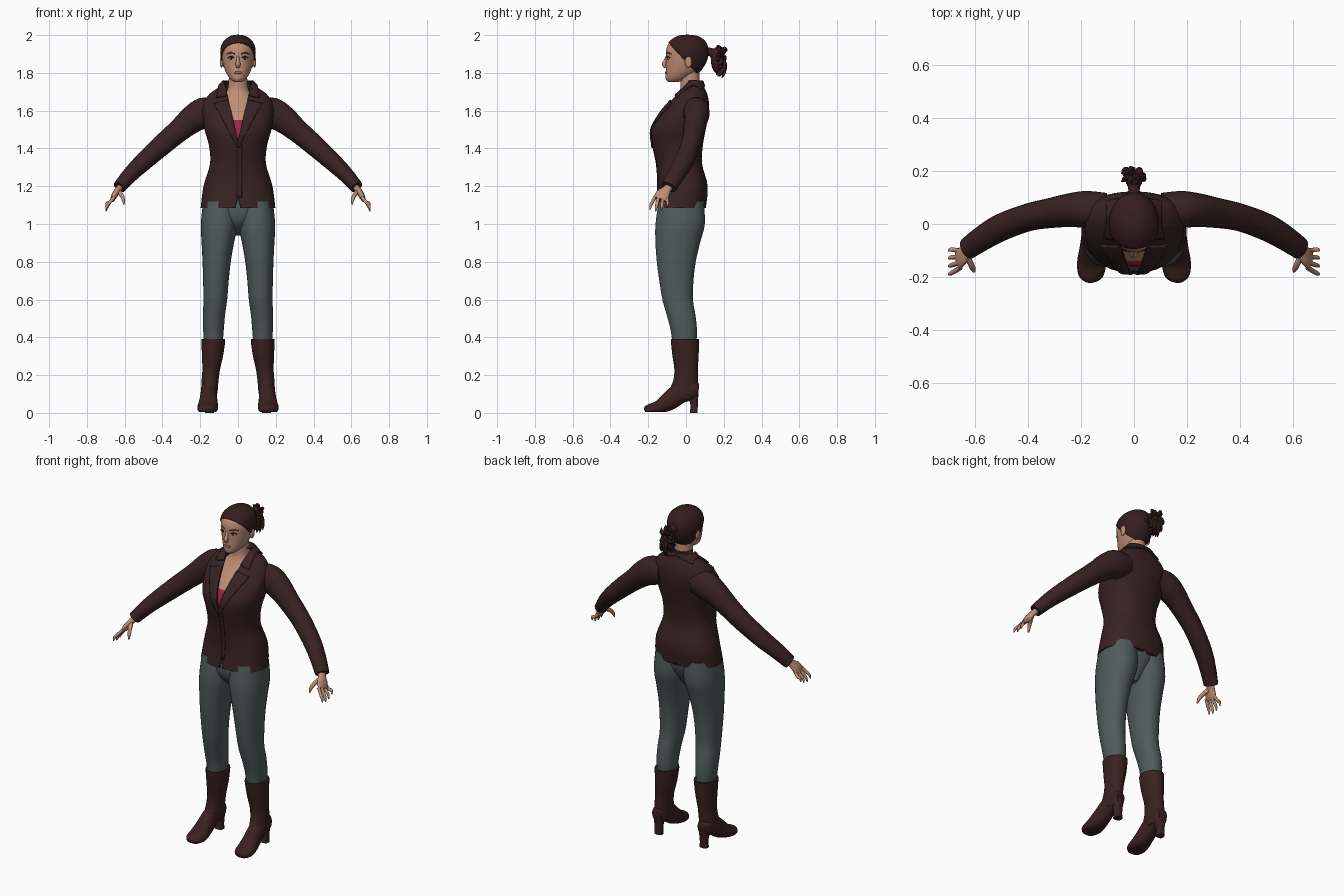
import bpy, bmesh, math, random
from mathutils import Vector

cube = bpy.data.objects.get("Cube")
if cube:
    bpy.data.objects.remove(cube, do_unlink=True)
random.seed(4)


def material(name, r, g, b):
    m = bpy.data.materials.new(name)
    m.use_nodes = True
    m.diffuse_color = (r, g, b, 1)
    shader = m.node_tree.nodes["Principled BSDF"]
    shader.inputs["Base Color"].default_value = (r, g, b, 1)
    shader.inputs["Roughness"].default_value = 0.8
    return m


SKIN = material("skin", .52, .275, .18)
JACKET = material("dark maroon cloth", .04, .016, .017)
LEATHER = material("brown leather", .042, .015, .015)
HAIR = material("dark brown hair", .036, .013, .013)
PANTS = material("grey trousers", .08, .105, .105)
SHIRT = material("raspberry shirt", .36, .022, .06)
WHITE = material("eye white", .55, .5, .46)
DARK = material("dark eye", .02, .012, .01)
LIPS = material("lips", .36, .13, .1)


def spline(stations, steps=4):
    """Smooth list of tuples through the stations."""
    out = []
    for i in range(len(stations) - 1):
        quad = [stations[max(0, min(len(stations) - 1, i + k))] for k in (-1, 0, 1, 2)]
        for s in range(steps):
            t = s / steps
            out.append([b + .5 * t * (c - a + t * (2*a - 5*b + 4*c - d + t * (3*(b - c) + d - a)))
                        for a, b, c, d in zip(*quad)])
    return out + [list(stations[-1])]


def loft(rings, power=2, segs=32):
    """Closed skin over rings of (centre, side vector, depth vector)."""
    bm = bmesh.new()
    loops = []
    for centre, u, v in rings:
        loop = []
        for k in range(segs):
            a = math.tau * (k + .5) / segs
            c, s = math.cos(a), math.sin(a)
            loop.append(bm.verts.new(centre + u * math.copysign(abs(c) ** (2 / power), c)
                                     + v * math.copysign(abs(s) ** (2 / power), s)))
        loops.append(loop)
    for low, high in zip(loops, loops[1:]):
        for k in range(segs):
            n = (k + 1) % segs
            bm.faces.new((low[k], low[n], high[n], high[k]))
    bm.faces.new(loops[0])
    bm.faces.new(loops[-1])
    bmesh.ops.recalc_face_normals(bm, faces=bm.faces)
    return bm


def stack(stations, power=2, segs=32):
    """Level rings: height, middle x, half width, front y, back y."""
    return loft([(Vector((x, (f + b) / 2, z)), Vector((max(w, .001), 0, 0)), Vector((0, (b - f) / 2, 0)))
                 for z, x, w, f, b in spline(stations)], power, segs)


def tube(stations, wide=(0, 1, 0), power=2, segs=16):
    """Rings square to a path: x, y, z, half width, half thickness."""
    pts = spline(stations)
    rings = []
    for i, (x, y, z, a, b) in enumerate(pts):
        t = Vector(pts[min(i + 1, len(pts) - 1)][:3]) - Vector(pts[max(i - 1, 0)][:3])
        t.normalize()
        w = Vector(wide)
        w = (w - t * w.dot(t)).normalized()
        rings.append((Vector((x, y, z)), w * a, t.cross(w) * b))
    return loft(rings, power, segs)


def ball(centre, size):
    bm = bmesh.new()
    bmesh.ops.create_uvsphere(bm, u_segments=16, v_segments=10, radius=1)
    bmesh.ops.scale(bm, vec=size, verts=bm.verts)
    bmesh.ops.translate(bm, vec=centre, verts=bm.verts)
    return bm


def split(bm, co, no, clear=False):
    """Cut along a plane; clear drops the side the normal points to."""
    bmesh.ops.bisect_plane(bm, geom=bm.verts[:] + bm.edges[:] + bm.faces[:], dist=1e-5,
                           plane_co=co, plane_no=no, clear_outer=clear)


def wedge(bm, apex, slope):
    """Open a V in the front, upward for a positive slope."""
    for s in (1, -1):
        split(bm, (0, 0, apex), (s, 0, -slope))
    gone = [f for f in bm.faces for c in [f.calc_center_median()]
            if c.y < .035 and abs(c.x) < (c.z - apex) * slope]
    bmesh.ops.delete(bm, geom=gone, context="FACES")


def finish(name, bm, mats, pair=False, rule=None, thick=0, offset=1):
    mats = mats if isinstance(mats, list) else [mats]
    for f in bm.faces:
        f.smooth = True
        if rule:
            f.material_index = rule(f.calc_center_median())
    for e in bm.edges:
        if len(e.link_faces) == 2 and e.calc_face_angle(0) > .9:
            e.smooth = False
    for label in (["left_" + name, "right_" + name] if pair else [name]):
        if label.startswith("right_"):
            bmesh.ops.scale(bm, vec=(-1, 1, 1), verts=bm.verts)
            bmesh.ops.reverse_faces(bm, faces=bm.faces)
        mesh = bpy.data.meshes.new(label)
        bm.to_mesh(mesh)
        for m in mats:
            mesh.materials.append(m)
        ob = bpy.data.objects.new(label, mesh)
        bpy.context.collection.objects.link(ob)
        if thick:
            mod = ob.modifiers.new("thickness", "SOLIDIFY")
            mod.thickness, mod.offset = thick, offset
    bm.free()


# Jacket body with open neckline and hem notch
def jacket_shape():
    bm = stack([(1.085, 0, .198, -.165, .105), (1.2, 0, .183, -.15, .115), (1.32, 0, .148, -.157, .085),
                (1.42, 0, .155, -.177, .09), (1.5, 0, .178, -.182, .105), (1.58, 0, .188, -.14, .12),
                (1.64, 0, .183, -.092, .122), (1.69, 0, .15, -.045, .112), (1.72, 0, .108, -.015, .098),
                (1.76, 0, .068, .005, .08)], 2.3, 48)
    wedge(bm, 1.44, .23)
    return bm


body = jacket_shape()
wedge(body, 1.14, -.25)
finish("jacket_body", body, JACKET, thick=.005, offset=-1)

# Lapels, collar and front overlap, lifted from the jacket surface
lapel = jacket_shape()
for co, no in (((0, 0, 0), (-1, 0, 0)), ((.02, 0, 1.44), (.19, 0, -.105)),
               ((.125, 0, 1.635), (.25, 0, 1)), ((0, .03, 0), (0, 1, 0))):
    split(lapel, co, no, True)
finish("lapel", lapel, JACKET, True, thick=.008)
collar = jacket_shape()
for co, no in (((0, 0, 0), (-1, 0, 0)), ((.115, 0, 1.66), (1, 0, .25)),
               ((.1, -.08, 1.66), (-.25, .3, -1)), ((0, 0, 1.755), (0, 0, 1))):
    split(collar, co, no, True)
finish("collar", collar, JACKET, True, thick=.009)
overlap = jacket_shape()
for co, no in (((-.004, 0, 0), (-1, 0, 0)), ((.02, 0, 0), (1, 0, 0)), ((0, 0, 1.44), (0, 0, 1)),
               ((0, 0, 1.14), (0, 0, -1)), ((0, 0, 0), (0, 1, 0))):
    split(overlap, co, no, True)
finish("front_overlap", overlap, JACKET, thick=.003)
finish("jacket_button", ball((.008, -.181, 1.415), (.009, .005, .009)), LEATHER)

# Sleeves
finish("sleeve", tube([(.11, .05, 1.6, .068, .07), (.18, .055, 1.588, .07, .082), (.24, .052, 1.555, .064, .074),
                       (.31, .042, 1.497, .057, .062), (.4, .025, 1.42, .052, .056), (.5, -.012, 1.33, .052, .049),
                       (.57, -.052, 1.262, .048, .042), (.628, -.092, 1.195, .043, .035)], segs=24), JACKET, True)

# Hands
finish("palm", tube([(.61, -.08, 1.212, .022, .018), (.632, -.1, 1.185, .024, .017),
                     (.65, -.122, 1.158, .037, .017), (.664, -.137, 1.13, .038, .012)]), SKIN, True)
for i, finger in enumerate(("index", "middle", "ring", "little")):
    y, drop = -.165 + .021 * i, (.008, 0, .006, .022)[i]
    finish(finger + "_finger", tube([(.655, y, 1.143, .009, .01), (.678, y - .014 + .006 * i, 1.115, .009, .009),
                                     (.693, y - .022 + .009 * i, 1.09 + drop, .008, .008),
                                     (.699, y - .026 + .009 * i, 1.067 + drop, .003, .003)], segs=8), SKIN, True)
finish("thumb", tube([(.635, -.115, 1.175, .014, .014), (.618, -.148, 1.155, .012, .012),
                      (.608, -.17, 1.132, .01, .01), (.604, -.18, 1.105, .004, .004)], segs=8), SKIN, True)

# Trousers
finish("trouser_leg", stack([(1.12, .095, .09, -.145, .095), (1, .099, .098, -.162, .1), (.9, .107, .086, -.162, .075),
                             (.8, .113, .075, -.155, .052), (.7, .117, .068, -.142, .04), (.6, .12, .063, -.125, .037),
                             (.52, .127, .059, -.103, .05), (.44, .13, .055, -.082, .058),
                             (.35, .13, .048, -.07, .055)], 2.15), PANTS, True)
finish("trouser_seat", stack([(.94, 0, .02, -.06, .02), (1, 0, .08, -.125, .06), (1.06, 0, .15, -.145, .085),
                              (1.13, 0, .165, -.14, .09)]), PANTS)

# Boots
finish("boot_shaft", stack([(.08, .152, .038, -.06, .05), (.12, .151, .044, -.085, .065), (.17, .148, .045, -.068, .064),
                            (.23, .142, .047, -.062, .063), (.3, .135, .056, -.072, .067),
                            (.375, .131, .063, -.08, .07), (.392, .131, .063, -.08, .07)]), LEATHER, True)
foot = tube([(.151, .066, .12, .028, .035), (.152, .04, .12, .04, .05), (.154, -.03, .105, .043, .055),
             (.157, -.09, .062, .048, .05), (.16, -.145, .03, .055, .036), (.163, -.19, .02, .049, .028),
             (.164, -.213, .016, .03, .02), (.164, -.22, .014, .008, .008)], (1, 0, 0), 2.2, 24)
for v in foot.verts:
    v.co.z = max(v.co.z, .004)
finish("boot_foot", foot, LEATHER, True)
finish("boot_heel", stack([(0, .151, .024, .02, .062), (.05, .151, .023, .022, .063),
                           (.11, .151, .034, -.002, .067)], 3, 20), LEATHER, True)

# Neck and chest, with the shirt below the neckline
chest = stack([(1.38, 0, .12, -.15, .07), (1.5, 0, .145, -.16, .08), (1.58, 0, .145, -.122, .09),
               (1.65, 0, .105, -.065, .09), (1.7, 0, .062, -.035, .08), (1.75, 0, .05, -.03, .073),
               (1.83, 0, .05, -.04, .07)])
split(chest, (0, 0, 1.55), (0, 0, 1))
finish("neck_and_shirt", chest, [SKIN, SHIRT], rule=lambda c: int(c.z < 1.55))


# Head and hair cap
def head_shape():
    return stack([(1.752, 0, .02, -.095, -.04), (1.768, 0, .042, -.107, .01), (1.8, 0, .063, -.108, .06),
                  (1.84, 0, .078, -.106, .093), (1.88, 0, .086, -.106, .11), (1.92, 0, .088, -.106, .114),
                  (1.955, 0, .078, -.092, .104), (1.98, 0, .055, -.062, .08), (1.992, 0, .031, -.034, .051),
                  (1.996, 0, .004, -.002, .015)])


finish("head", head_shape(), SKIN)
cap = head_shape()
split(cap, (0, -.09, 1.958), (0, -.18, -.165), True)
finish("hair_cap", cap, HAIR, thick=.006)

# Face
finish("ear", ball((.087, .012, 1.858), (.009, .019, .031)), SKIN, True)
finish("nose", tube([(0, -.098, 1.89, .008, .008), (0, -.109, 1.865, .009, .01), (0, -.115, 1.845, .013, .012),
                     (0, -.107, 1.829, .009, .008)], (1, 0, 0)), SKIN)
finish("eye", ball((.036, -.091, 1.878), (.016, .008, .0075)), WHITE, True)
finish("iris", ball((.036, -.0965, 1.878), (.007, .004, .007)), DARK, True)
finish("upper_lid", tube([(.018, -.1, 1.879, .003, .002), (.036, -.0985, 1.887, .004, .003),
                          (.054, -.086, 1.88, .003, .002)], segs=8), DARK, True)
finish("eyebrow", tube([(.016, -.103, 1.9, .003, .003), (.038, -.096, 1.907, .003, .003),
                        (.06, -.077, 1.9, .002, .002)], segs=8), HAIR, True)
finish("mouth", ball((0, -.105, 1.801), (.023, .006, .0075)), LIPS)

# Tied hair with loose locks
finish("hair_tie", tube([(0, .095, 1.91, .03, .03), (0, .125, 1.912, .022, .022), (0, .15, 1.9, .025, .03)],
                        (1, 0, 0)), HAIR)
finish("ponytail", ball((0, .165, 1.868), (.032, .033, .07)), HAIR)
for i in range(22):
    a = math.tau * i / 22
    side, up = math.cos(a), math.sin(a)
    reach = random.uniform(.8, 1.1)
    back = random.uniform(.165, .205)
    finish(f"hair_lock_{i + 1}", tube([(0, .145, 1.895, .009, .009),
                                      (side * .024, back, 1.885 + up * .035, .014, .012),
                                      (side * .038, back, 1.868 + up * .068, .011, .009),
                                      (side * .047 * reach, back - .01, 1.865 + up * .088 * reach, .001, .001)],
                                     (.3, 1, .2), 2, 6), HAIR)
